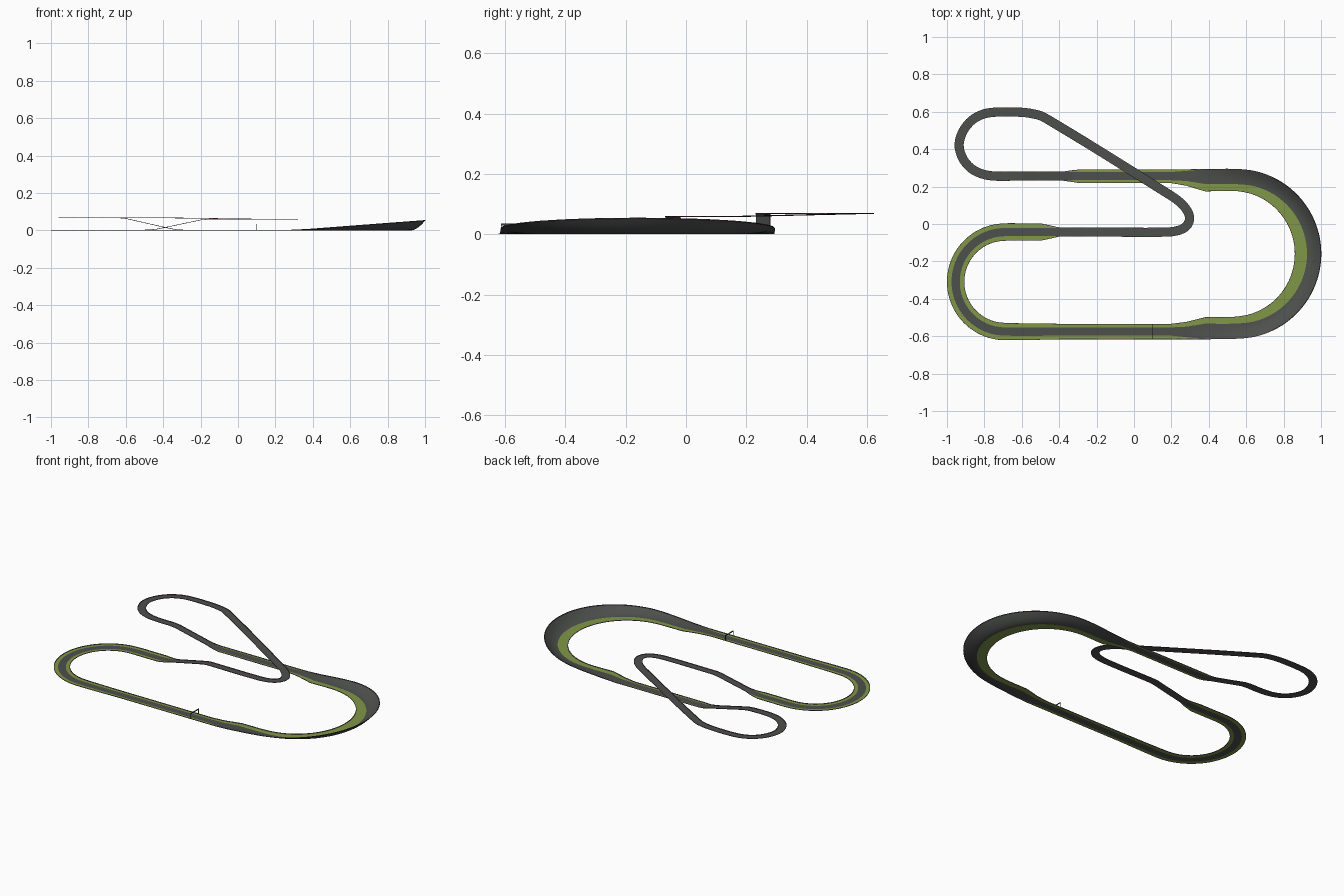
import bpy, bmesh, math
from mathutils import Vector
from mathutils.geometry import interpolate_bezier

if "Cube" in bpy.data.objects:
    bpy.data.objects.remove(bpy.data.objects["Cube"])


def material(name, rgb):
    m = bpy.data.materials.new(name)
    m.diffuse_color = (*rgb, 1)
    m.use_nodes = True
    m.node_tree.nodes["Principled BSDF"].inputs["Base Color"].default_value = m.diffuse_color
    return m


ASPHALT = material("asphalt", (0.075, 0.08, 0.075))
GRASS = material("grass", (0.22, 0.31, 0.065))
CURB_DARK = material("curb_dark", (0.05, 0.045, 0.05))
CURB_RED = material("curb_red", (0.25, 0.07, 0.14))

# Section widths: left verge, left road, right road, right verge, bank height
FLAT = (0.04, 0.022, 0.022, 0.04, 0)
TOP = (0.036, 0.022, 0.022, 0.034, 0)
BARE = (0.023, 0.023, 0.023, 0.023, 0)
LOOP = (0.045, 0.022, 0.022, 0.045, 0)
BANK_IN = (0.075, 0.042, 0.04, 0.04, 0.005)

# Track control rows: x, y, z + section
rows = [(-0.4, -0.575, 0, *FLAT), (0.2, -0.575, 0, *FLAT), (0.28, -0.575, 0, 0.05, 0.026, 0.03, 0.04, 0),
        (0.38, -0.575, 0, *BANK_IN)]
for i in range(13):                                   # banked right turn
    a = math.radians(-90 + 15 * i)
    c = math.cos(a)
    rows.append((0.5475 + 0.4155 * c, -0.1595 + 0.4155 * math.sin(a), 0,
                 0.078 + 0.024 * c, 0.043 - 0.005 * c, 0.037, 0.037, 0.018 + 0.034 * c))
rows += [(0.38, 0.256, 0, 0.08, 0.042, 0.036, 0.036, 0.005), (0.28, 0.256, 0, 0.05, 0.026, 0.028, 0.035, 0),
         (0.2, 0.256, 0, *TOP), (-0.29, 0.256, 0, *TOP), (-0.33, 0.256, 0.002, 0.03, 0.022, 0.022, 0.03, 0),
         (-0.38, 0.256, 0.012, *BARE), (-0.60, 0.256, 0.062, *BARE), (-0.64, 0.256, 0.066, *BARE)]
for x, y in [(-0.74, 0.256), (-0.81, 0.267), (-0.87, 0.297), (-0.915, 0.35), (-0.935, 0.42),
             (-0.917, 0.49), (-0.872, 0.55), (-0.81, 0.586), (-0.74, 0.598), (-0.62, 0.598),
             (-0.55, 0.591), (-0.48, 0.57)]:          # raised far loop
    rows.append((x, y, 0.067, *BARE))
for x, y in [(0.2, 0.15), (0.25, 0.112), (0.285, 0.07), (0.297, 0.03), (0.285, -0.005),
             (0.25, -0.03), (0.18, -0.043), (-0.17, -0.043)]:   # raised hairpin
    rows.append((x, y, 0.057, *BARE))
rows += [(-0.2, -0.043, 0.054, *BARE), (-0.44, -0.043, 0.004, 0.032, 0.022, 0.022, 0.032, 0),
         (-0.5, -0.043, 0, *LOOP), (-0.6, -0.043, 0, *LOOP)]
rows.insert(-3, (-0.4, -0.043, 0.012, *BARE))
for i in range(13):                                   # flat left turn
    a = math.radians(90 + 15 * i)
    rows.append((-0.6875 + 0.266 * math.cos(a), -0.309 + 0.266 * math.sin(a), 0, *LOOP))


def sample(rows, n=6):
    """Smooth closed path through the rows, with linear widths and heights."""
    pts = [Vector(r[:2]).to_3d() for r in rows]
    k = len(pts)
    dirs = [(pts[(i + 1) % k] - pts[i - 1]).normalized() for i in range(k)]
    out = []
    for i in range(k):
        j = (i + 1) % k
        h = (pts[j] - pts[i]).length / 3
        curve = interpolate_bezier(pts[i], pts[i] + dirs[i] * h, pts[j] - dirs[j] * h, pts[j], n + 1)
        for s in range(n):
            t = s / n
            out.append((curve[s], [a + (b - a) * t for a, b in zip(rows[i][2:], rows[j][2:])]))
    res = []
    for i, (p, w) in enumerate(out):
        t = (out[(i + 1) % len(out)][0] - out[i - 1][0]).normalized()
        res.append((p, Vector((-t.y, t.x, 0)), w))
    return res


PATH = sample(rows)


def sweep(name, profile, mats, closed=False, stripe=0):
    """Sweep a left-to-right profile (offset, height) along the whole circuit."""
    bm = bmesh.new()
    rings = [[bm.verts.new(p + side * o + Vector((0, 0, w[0] + z))) for o, z in profile(w)]
             for p, side, w in PATH]
    m = len(rings[0])
    for i, a in enumerate(rings):
        b = rings[(i + 1) % len(rings)]
        for j in range(m if closed else m - 1):
            k = (j + 1) % m
            if (a[j].co - a[k].co).length + (b[j].co - b[k].co).length < 1e-5:
                continue
            f = bm.faces.new((a[j], a[k], b[k], b[j]))
            f.smooth = not closed
            f.material_index = (i // stripe) % 2 if stripe else 0
    bmesh.ops.remove_doubles(bm, verts=bm.verts, dist=1e-6)
    loose = [v for v in bm.verts if not v.link_faces]
    bmesh.ops.delete(bm, geom=loose, context='VERTS')
    me = bpy.data.meshes.new(name)
    bm.to_mesh(me)
    bm.free()
    for mt in mats:
        me.materials.append(mt)
    ob = bpy.data.objects.new(name, me)
    bpy.context.collection.objects.link(ob)
    return ob


# Road surface: curls up towards the outside in the banked turn
def road(w):
    return [(-(-w[2] + (w[2] + w[3]) * t / 8), w[5] * (t / 8) ** 1.8) for t in range(9)]


sweep("road", road, [ASPHALT])

# Grass verges
sweep("inner_verge", lambda w: [(w[1], 0), (w[2], 0)], [GRASS])
sweep("outer_verge", lambda w: [(-w[3], w[5]), (-w[4], w[5])], [GRASS])


# Striped low barriers along both outer edges
def barrier(o, z):
    return [(o + 0.0015, z), (o + 0.0015, z + 0.003), (o - 0.0015, z + 0.003), (o - 0.0015, z)]


sweep("inner_barrier", lambda w: barrier(w[1], 0), [CURB_DARK, CURB_RED], True, 2)
sweep("outer_barrier", lambda w: barrier(-w[4], w[5]), [CURB_DARK, CURB_RED], True, 2)


# Start gate: two posts and a crossbeam
def box(name, loc, size):
    bpy.ops.mesh.primitive_cube_add(size=1, location=loc)
    ob = bpy.context.object
    ob.name = name
    ob.scale = size
    ob.data.materials.append(CURB_DARK)


for y, side in ((-0.613, "right"), (-0.537, "left")):
    box("gate_post_" + side, (0.1, y, 0.0175), (0.003, 0.003, 0.035))
box("gate_beam", (0.1, -0.575, 0.032), (0.003, 0.076, 0.006))
